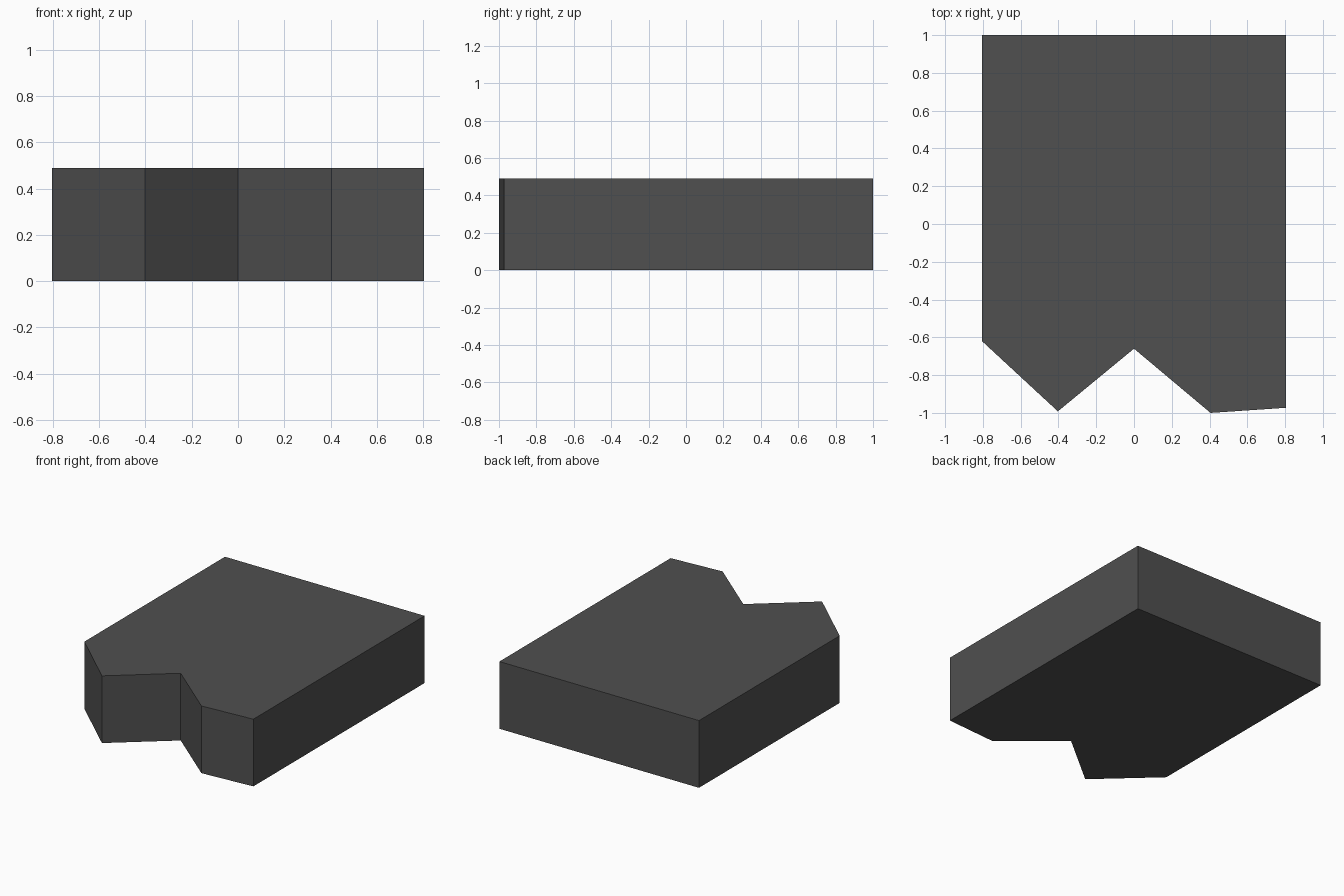
import bpy, bmesh

if "Cube" in bpy.data.objects:
    bpy.data.objects.remove(bpy.data.objects["Cube"])

# Flat dark grey
grey = bpy.data.materials.new("dark grey")
grey.diffuse_color = (0.08, 0.08, 0.08, 1)
grey.use_nodes = True
grey.node_tree.nodes["Principled BSDF"].inputs["Base Color"].default_value = grey.diffuse_color

# Block outline seen from above, with a notched front edge
HEIGHT = 0.49
outline = [(-0.805, 1.0), (-0.805, -0.62), (-0.403, -0.992), (0.0, -0.66),
           (0.405, -1.0), (0.805, -0.973), (0.805, 1.0)]

# Extrude the outline upwards into a solid slab
bm = bmesh.new()
base = bm.faces.new([bm.verts.new((x, y, 0)) for x, y in outline])
top = bmesh.ops.extrude_face_region(bm, geom=[base], use_keep_orig=True)
bmesh.ops.translate(bm, vec=(0, 0, HEIGHT),
                    verts=[v for v in top["geom"] if isinstance(v, bmesh.types.BMVert)])
bmesh.ops.recalc_face_normals(bm, faces=bm.faces)

mesh = bpy.data.meshes.new("notched_slab")
bm.to_mesh(mesh)
bm.free()
mesh.materials.append(grey)
slab = bpy.data.objects.new("notched_slab", mesh)
bpy.context.collection.objects.link(slab)
